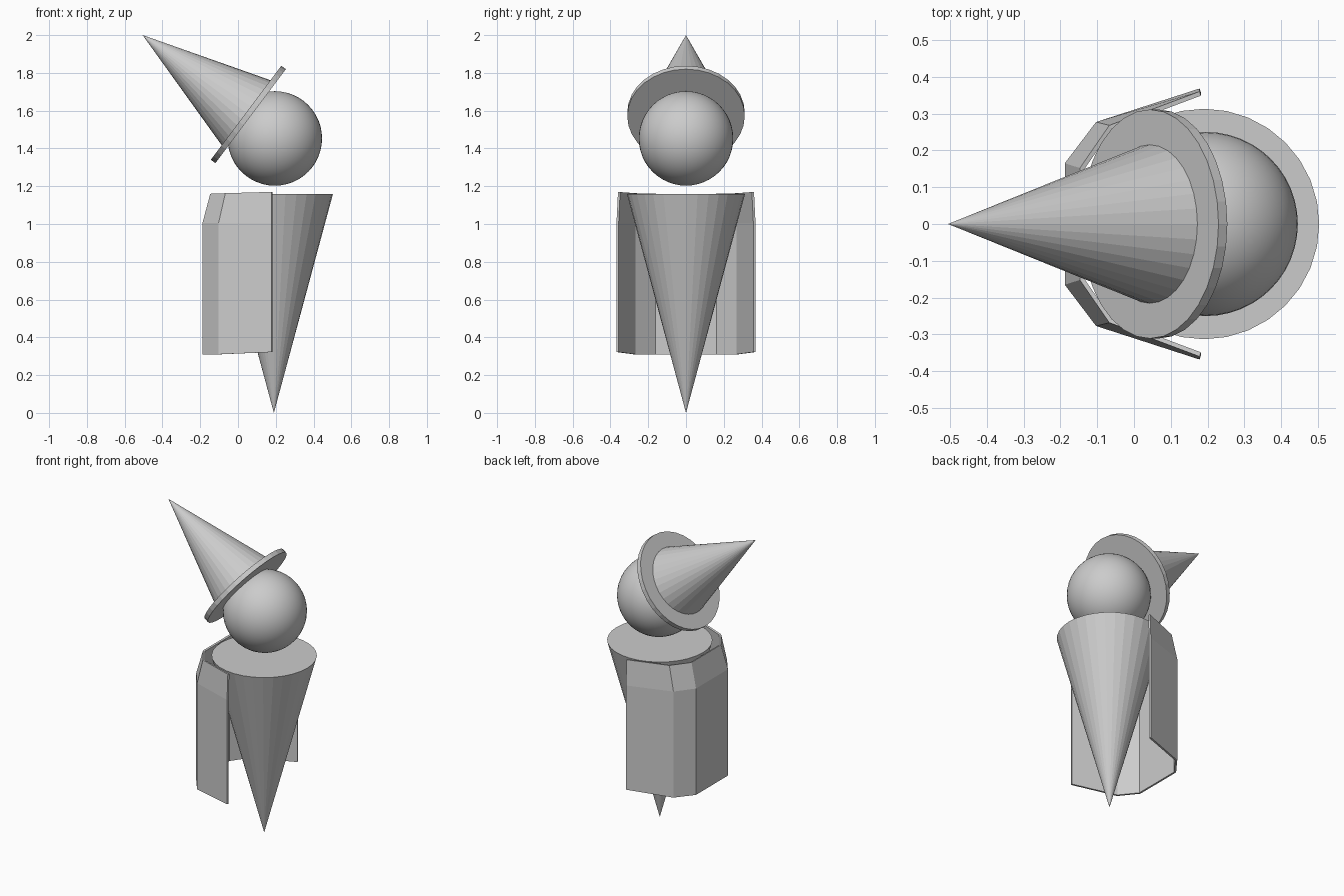
import bpy, bmesh
from mathutils import Vector

if "Cube" in bpy.data.objects:
    bpy.data.objects.remove(bpy.data.objects["Cube"])


def cone(name, r1, r2, start, end, sides=32):
    """Cone or disc running from start (radius r1) to end (radius r2)."""
    a, b = Vector(start), Vector(end)
    bpy.ops.mesh.primitive_cone_add(vertices=sides, radius1=r1, radius2=r2,
                                    depth=(b - a).length, location=(a + b) / 2)
    ob = bpy.context.object
    ob.name = name
    ob.rotation_mode = 'QUATERNION'
    ob.rotation_quaternion = Vector((0, 0, 1)).rotation_difference(b - a)
    return ob


# Body: cone standing on its tip
cone("body", 0, 0.313, (0.19, 0, 0), (0.19, 0, 1.16))

# Head
bpy.ops.mesh.primitive_uv_sphere_add(segments=48, ring_count=24, radius=0.25,
                                     location=(0.195, 0, 1.453))
bpy.context.object.name = "head"
bpy.ops.object.shade_smooth_by_angle()

# Tilted hat: brim disc and pointed crown on a shared axis
axis = Vector((-0.8, 0, 0.6))
centre = Vector((0.055, 0, 1.58))
cone("hat_brim", 0.311, 0.311, centre - axis * 0.015, centre + axis * 0.015)
cone("hat_crown", 0.22, 0, centre, centre + axis * 0.7)

# Cape: half outlines (front edge to back) at hem, shoulder and collar
hem = [(0.178, 0.368, 0.322), (-0.103, 0.277, 0.31), (-0.188, 0.165, 0.308)]
shoulder = [(x, y, 1.005) for x, y, z in hem]
collar = [(0.178, 0.36, 1.17), (-0.067, 0.268, 1.163), (-0.147, 0.152, 1.16)]

bm = bmesh.new()
rows = []
for half in (hem, shoulder, collar):
    full = half + [(x, -y, z) for x, y, z in reversed(half)]
    rows.append([bm.verts.new(p) for p in full])
for low, high in zip(rows, rows[1:]):
    for i in range(len(low) - 1):
        bm.faces.new((low[i + 1], low[i], high[i], high[i + 1]))
# Point the face normals outwards, away from the body
for f in bm.faces:
    if f.normal.dot(f.calc_center_median() - Vector((0.19, 0, 0.7))) < 0:
        f.normal_flip()
bm.normal_update()
for f in bm.faces:
    if f.normal.dot(f.calc_center_median() - Vector((0.19, 0, 0.7))) < 0:
        f.normal_flip()
mesh = bpy.data.meshes.new("cape")
bm.to_mesh(mesh)
bm.free()
cape = bpy.data.objects.new("cape", mesh)
bpy.context.collection.objects.link(cape)
shell = cape.modifiers.new("thickness", 'SOLIDIFY')
shell.thickness = 0.012
shell.offset = -1
shell.use_even_offset = True
